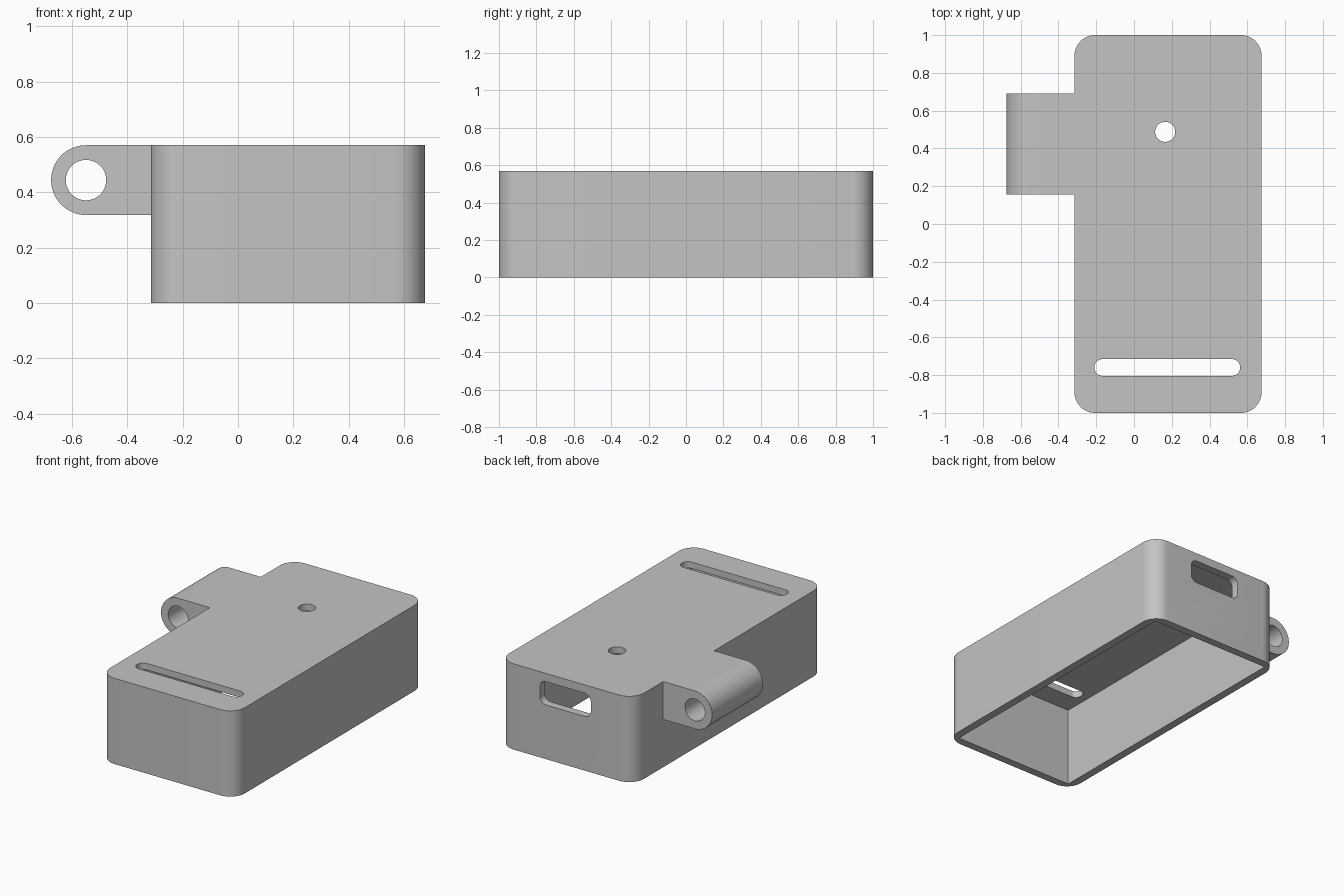
import bpy, bmesh
from math import pi, sin, cos, radians

cube = bpy.data.objects.get("Cube")
if cube:
    bpy.data.objects.remove(cube, do_unlink=True)

# Single grey plastic
GREY = (0.55, 0.55, 0.55, 1)
mat = bpy.data.materials.new("grey plastic")
mat.use_nodes = True
mat.diffuse_color = GREY
mat.node_tree.nodes["Principled BSDF"].inputs["Base Color"].default_value = GREY


def arc(cu, cv, r, start, end, steps):
    return [(cu + r * cos(start + (end - start) * i / steps),
             cv + r * sin(start + (end - start) * i / steps)) for i in range(steps + 1)]


def rounded_rect(u0, u1, v0, v1, r, steps=12):
    corners = [(u1 - r, v1 - r), (u0 + r, v1 - r), (u0 + r, v0 + r), (u1 - r, v0 + r)]
    pts = []
    for i, (cu, cv) in enumerate(corners):
        pts += arc(cu, cv, r, i * pi / 2, (i + 1) * pi / 2, steps)
    return pts


def circle(cu, cv, r, steps=48):
    return arc(cu, cv, r, 0, 2 * pi, steps)[:-1]


def prism(name, pts, lo, hi, axis="z"):
    """Extrude a closed outline from lo to hi along z or y."""
    def place(p, t):
        return (p[0], p[1], t) if axis == "z" else (p[0], t, p[1])
    bm = bmesh.new()
    face = bm.faces.new([bm.verts.new(place(p, lo)) for p in pts])
    top = bmesh.ops.extrude_face_region(bm, geom=[face])["geom"]
    moved = [v for v in top if isinstance(v, bmesh.types.BMVert)]
    shift = (0, 0, hi - lo) if axis == "z" else (0, hi - lo, 0)
    bmesh.ops.translate(bm, verts=moved, vec=shift)
    bmesh.ops.recalc_face_normals(bm, faces=bm.faces)
    mesh = bpy.data.meshes.new(name)
    bm.to_mesh(mesh)
    bm.free()
    mesh.materials.append(mat)
    obj = bpy.data.objects.new(name, mesh)
    bpy.context.collection.objects.link(obj)
    return obj


def combine(target, tool, operation):
    mod = target.modifiers.new(operation, "BOOLEAN")
    mod.operation, mod.solver, mod.object = operation, "EXACT", tool
    bpy.context.view_layer.objects.active = target
    bpy.ops.object.modifier_apply(modifier=mod.name)
    bpy.data.objects.remove(tool, do_unlink=True)


X0, X1, TOP = -0.315, 0.675, 0.57
WALL, ROOF = 0.053, 0.043

# Outer shell with rounded upright edges
case = prism("case", rounded_rect(X0, X1, -1, 1, 0.108), 0, TOP)

# Hinge lug on the side, flush with the roof
R = 0.126
lug_x, lug_z = -0.675 + R, TOP - R
lug_outline = arc(lug_x, lug_z, R, pi / 2, 3 * pi / 2, 32)
lug_outline += [(X0 + 0.03, TOP - 2 * R), (X0 + 0.03, TOP)]
combine(case, prism("hinge_lug", lug_outline, 0.155, 0.69, "y"), "UNION")

# Square-cornered cavity, open underneath
a, b, c = X0 + WALL, X1 - WALL, 1 - WALL
combine(case, prism("cavity", [(a, -c), (b, -c), (b, c), (a, c)], -0.1, TOP - ROOF), "DIFFERENCE")

# Openings: hinge bore, roof hole, roof slot, back port
cutters = [
    prism("hinge_bore", circle(lug_x, lug_z, 0.073), 0.1, 0.75, "y"),
    prism("roof_hole", circle(0.165, 0.488, 0.053), 0.45, 0.7),
    prism("roof_slot", rounded_rect(-0.21, 0.562, -0.804, -0.715, 0.044), 0.45, 0.7),
    prism("back_port", rounded_rect(0.0, 0.375, 0.36, 0.515, 0.045), 0.9, 1.1, "y"),
]
for cutter in cutters:
    combine(case, cutter, "DIFFERENCE")

# Smooth the rounded edges, keep the flat ones crisp
bpy.ops.object.select_all(action="DESELECT")
case.select_set(True)
bpy.context.view_layer.objects.active = case
bpy.ops.object.shade_smooth_by_angle(angle=radians(30))
